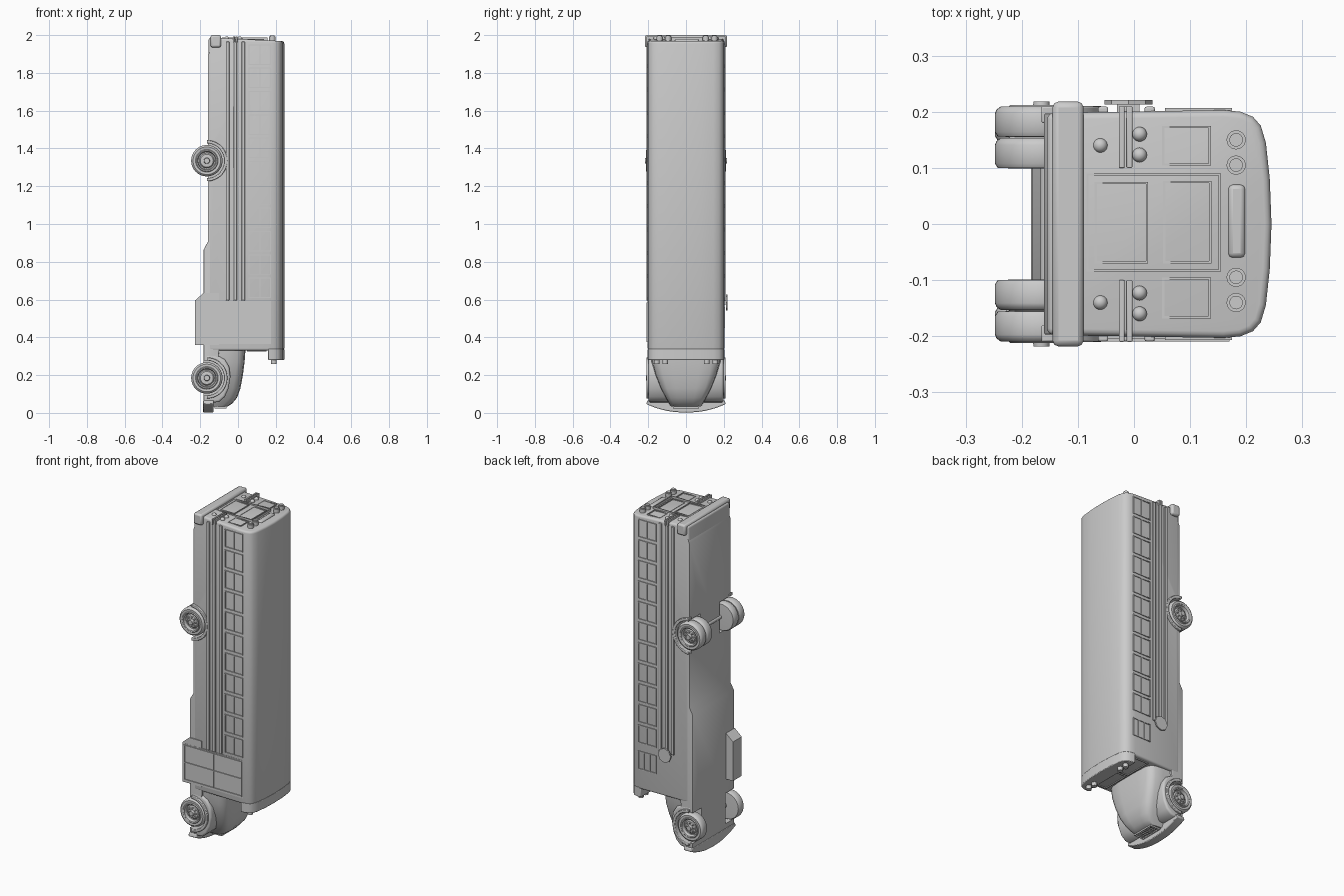
import bpy, bmesh, math
from mathutils import Matrix, Vector

if "Cube" in bpy.data.objects:
    bpy.data.objects.remove(bpy.data.objects["Cube"])


def finish(name, bm, bevel=0.0, segs=2):
    bmesh.ops.recalc_face_normals(bm, faces=bm.faces)
    me = bpy.data.meshes.new(name)
    bm.to_mesh(me)
    bm.free()
    ob = bpy.data.objects.new(name, me)
    bpy.context.collection.objects.link(ob)
    if bevel:
        m = ob.modifiers.new("bevel", 'BEVEL')
        m.width, m.segments, m.limit_method = bevel, segs, 'ANGLE'
        m.angle_limit = math.radians(40)
    return ob


def add_loft(bm, rings):
    vs = [[bm.verts.new(p) for p in r] for r in rings]
    n = len(vs[0])
    for a, b in zip(vs, vs[1:]):
        for i in range(n):
            bm.faces.new((a[i], a[(i + 1) % n], b[(i + 1) % n], b[i]))
    bm.faces.new(vs[0][::-1])
    bm.faces.new(vs[-1])


def add_box(bm, x0, x1, y0, y1, z0, z1):
    add_loft(bm, [[(x0, y0, z), (x1, y0, z), (x1, y1, z), (x0, y1, z)] for z in (z0, z1)])


def box(name, *dims, bevel=0.0):
    bm = bmesh.new()
    add_box(bm, *dims)
    return finish(name, bm, bevel)


def add_prism_y(bm, pts, y0, y1):
    add_loft(bm, [[(x, y, z) for x, z in pts] for y in (y0, y1)])


def add_cyl(bm, loc, r, depth, axis, segs=24):
    rot = Matrix.Rotation(math.pi / 2, 4, 'X') if axis == 'Y' else Matrix()
    bmesh.ops.create_cone(bm, cap_ends=True, segments=segs, radius1=r, radius2=r,
                          depth=depth, matrix=Matrix.Translation(loc) @ rot)


def add_side_frame(bm, s, x0, x1, z0, z1, t, y0=0.197, y1=0.207, bars=()):
    """Raised rectangular frame on a side wall, with crossbars at given x."""
    ya, yb = sorted((s * y0, s * y1))
    for x in (x0, x1 - t, *bars):
        add_box(bm, x, x + t, ya, yb, z0, z1)
    for z in (z0, z1 - t):
        add_box(bm, x0, x1, ya, yb, z, z + t)


def add_end_frame(bm, x0, x1, y0, y1, z0, z1, t=0.004):
    for x in (x0, x1 - t):
        add_box(bm, x, x + t, y0, y1, z0, z1)
    for y in (y0, y1 - t):
        add_box(bm, x0, x1, y, y + t, z0, z1)


def rear_z(x):
    return 1.988 - 0.05 * (x + 0.16)


WHEEL_X, FRONT_Z, REAR_Z = -0.165, 0.185, 1.335

# Passenger body with rounded roof and slightly leaning rear wall
half = [(-0.155, 0.198), (0.16, 0.203), (0.19, 0.2), (0.212, 0.191), (0.226, 0.175),
        (0.235, 0.145), (0.242, 0.08), (0.245, 0.0)]
sect = half + [(x, -y) for x, y in half[-2::-1]]
bm = bmesh.new()
add_loft(bm, [[(x, y, 0.33) for x, y in sect], [(x, y, rear_z(x)) for x, y in sect]])
body = finish("bus_body", bm, 0.012, 3)

# Roof overhang above the windshield
cap = [(x, y) for x, y in sect if x > 0.155]
bm = bmesh.new()
add_loft(bm, [[(x, y, z) for x, y in cap] for z in (0.28, 0.34)])
finish("roof_cap", bm, 0.004)

# Underside skirt
bm = bmesh.new()
add_prism_y(bm, [(-0.1, 1.95), (-0.14, 1.94), (-0.16, 1.89), (-0.16, 0.905), (-0.182, 0.865),
                 (-0.182, 0.05), (-0.13, 0.05), (-0.1, 0.33)], -0.197, 0.197)
skirt = finish("skirt", bm, 0.003)

# Hood, narrowing to the nose
rings = []
for z, w, t in [(0.34, 0.188, 0.04), (0.27, 0.182, 0.035), (0.2, 0.163, 0.026), (0.13, 0.135, 0.013),
                (0.08, 0.108, -0.005), (0.05, 0.09, -0.03), (0.033, 0.08, -0.055)]:
    h = [(-0.15, w), (t - 0.09, w), (t - 0.04, w * 0.97), (t - 0.018, w * 0.9), (t - 0.005, w * 0.75),
         (t, w * 0.4)]
    rings.append([(x, y, z) for x, y in h + [(x, -y) for x, y in h[::-1]]])
bm = bmesh.new()
add_loft(bm, rings)
hood = finish("hood", bm)

# Front fenders
bm = bmesh.new()
for s in (-1, 1):
    add_prism_y(bm, [(-0.175, 0.31), (-0.11, 0.305), (-0.07, 0.283), (-0.047, 0.245), (-0.04, 0.19),
                     (-0.05, 0.13), (-0.07, 0.085), (-0.1, 0.058), (-0.175, 0.05)], s * 0.08, s * 0.198)
fender = finish("front_fenders", bm, 0.012, 3)

# Wheel wells cut out of the body parts
bm = bmesh.new()
for s in (-1, 1):
    add_cyl(bm, (WHEEL_X, s * 0.21, FRONT_Z), 0.093, 0.19, 'Y', 32)
    add_cyl(bm, (WHEEL_X, s * 0.19, REAR_Z), 0.093, 0.2, 'Y', 32)
cutter = finish("wheel_well_cutter", bm)
cutter.hide_render = True
for ob in (body, skirt, hood, fender):
    m = ob.modifiers.new("wells", 'BOOLEAN')
    m.object, m.operation, m.solver = cutter, 'DIFFERENCE', 'EXACT'
    bpy.context.view_layer.objects.active = ob
    for name in [k.name for k in ob.modifiers]:
        bpy.ops.object.modifier_apply(modifier=name)
bpy.data.objects.remove(cutter)

# Arch trims around the wheels
bm = bmesh.new()
arc = [math.radians(a) for a in range(-90, 91, 10)]
for zc in (FRONT_Z, REAR_Z):
    for s in (-1, 1):
        pts = [(WHEEL_X + r * math.cos(a), zc + r * math.sin(a))
               for r, seq in ((0.109, arc), (0.092, arc[::-1])) for a in seq]
        add_prism_y(bm, pts, s * 0.18, s * 0.21)
finish("wheel_arch_trim", bm, 0.003)

# Wheels: lathed tyre and rim, plus hub bolts
prof = [(0.0, 0.008), (0.014, 0.008), (0.016, -0.008), (0.034, -0.01), (0.04, -0.018), (0.046, -0.018),
        (0.05, 0.0), (0.056, 0.002), (0.06, -0.002), (0.073, -0.001), (0.08, -0.006), (0.083, -0.013),
        (0.083, -0.046), (0.078, -0.054), (0.05, -0.055), (0.0, -0.055)]


def wheel(name, s, y_out, zc):
    bm = bmesh.new()
    vs = [bm.verts.new((r, d, 0)) for r, d in prof]
    es = [bm.edges.new(p) for p in zip(vs, vs[1:])]
    bmesh.ops.spin(bm, geom=vs + es, cent=(0, 0, 0), axis=(0, 1, 0), angle=math.tau, steps=40)
    bmesh.ops.remove_doubles(bm, verts=bm.verts, dist=1e-5)
    for i in range(8):
        a = math.tau * i / 8
        add_cyl(bm, (0.026 * math.cos(a), -0.008, 0.026 * math.sin(a)), 0.004, 0.012, 'Y', 8)
    for v in bm.verts:
        v.co = Vector((v.co.x + WHEEL_X, s * (y_out + v.co.y), v.co.z + zc))
    finish(name, bm)


for s, side in ((-1, "right"), (1, "left")):
    wheel("front_wheel_" + side, s, 0.203, FRONT_Z)
    wheel("rear_outer_wheel_" + side, s, 0.21, REAR_Z)
    wheel("rear_inner_wheel_" + side, s, 0.154, REAR_Z)
bm = bmesh.new()
for zc in (FRONT_Z, REAR_Z):
    add_cyl(bm, (WHEEL_X + 0.01, 0, zc), 0.012, 0.3, 'Y')
finish("axles", bm)

# Curved front bumper and straight rear bumper
ys = [-0.21 + 0.42 * i / 16 for i in range(17)]
outline = [(y, 0.002 + 0.045 * (abs(y) / 0.21) ** 2.2) for y in ys] + [(0.205, 0.066), (-0.205, 0.066)]
bm = bmesh.new()
add_loft(bm, [[(x, y, z) for y, z in outline] for x in (-0.184, -0.13)])
finish("front_bumper", bm, 0.004)
box("rear_bumper", -0.145, -0.09, -0.218, 0.218, 1.935, 2.0, bevel=0.01)

# Grille
bm = bmesh.new()
add_end_frame(bm, -0.125, -0.06, -0.07, 0.07, 0.024, 0.036)
for i in range(1, 8):
    add_box(bm, -0.125, -0.06, -0.07 + i * 0.0175, -0.067 + i * 0.0175, 0.027, 0.036)
for i in range(1, 4):
    add_box(bm, -0.125 + i * 0.016, -0.122 + i * 0.016, -0.07, 0.07, 0.027, 0.036)
finish("grille", bm)

# Windshield frames
bm = bmesh.new()
for y0, y1 in ((-0.18, -0.004), (0.004, 0.18)):
    add_end_frame(bm, 0.048, 0.152, y0, y1, 0.325, 0.335, 0.006)
finish("windshield_frame", bm)

# Side windows, rub rails and the driver window
win, rails = bmesh.new(), bmesh.new()
for s in (-1, 1):
    for i in range(11):
        z = 0.6 + i * 0.1235
        add_side_frame(win, s, 0.055, 0.175, z + 0.008, z + 0.116, 0.005, bars=(0.115,))
    for x in (-0.055, -0.015, 0.028):
        ya, yb = sorted((s * 0.195, s * 0.209))
        add_box(rails, x - 0.009, x + 0.009, ya, yb, 0.595, 1.965)
add_side_frame(win, 1, 0.055, 0.175, 0.45, 0.56, 0.005, bars=(0.095, 0.135))
finish("side_window_frames", win)
finish("rub_rails", rails, 0.003)

# Entry door with step well on the right side
bm = bmesh.new()
add_prism_y(bm, [(-0.1, 0.36), (-0.228, 0.36), (-0.228, 0.595), (-0.182, 0.635), (-0.1, 0.635)], -0.203, -0.12)
finish("door_step_well", bm)
bm = bmesh.new()
add_box(bm, -0.225, 0.175, -0.204, -0.19, 0.365, 0.592)
add_side_frame(bm, -1, -0.215, 0.17, 0.375, 0.585, 0.005, y1=0.209, bars=(-0.02,))
add_box(bm, -0.215, 0.17, -0.209, -0.2, 0.477, 0.483)
finish("entry_door", bm)

# Octagonal stop paddle on the left side
bm = bmesh.new()
add_cyl(bm, (-0.01, 0.217, 0.585), 0.043, 0.008, 'Y', 8)
add_box(bm, -0.03, 0.01, 0.195, 0.216, 0.575, 0.595)
finish("stop_paddle", bm)

# Rear door, windows and rails
bm = bmesh.new()
for x0, x1, y0, y1 in [(-0.085, 0.155, -0.085, 0.09), (-0.07, 0.025, -0.07, 0.075), (0.052, 0.138, -0.07, 0.077),
                       (0.05, 0.137, 0.052 * 2, 0.175), (0.05, 0.137, -0.168, -0.095)]:
    add_end_frame(bm, x0, x1, y0, y1, rear_z(x1) - 0.006, rear_z(x0) + 0.002)
finish("rear_door_and_window_frames", bm)
bm = bmesh.new()
for s in (-1, 1):
    for x in (-0.022, -0.008):
        add_box(bm, x - 0.005, x + 0.005, min(s * 0.1, s * 0.21), max(s * 0.1, s * 0.21), 1.96, 1.993)
finish("rear_rails", bm, 0.002)

# Rear lamps: round warning lamps, marker bar and small domes
bm = bmesh.new()
for y in (0.15, 0.105, -0.095, -0.14):
    add_cyl(bm, (0.182, y, 1.98), 0.017, 0.026, 'Z')
    add_cyl(bm, (0.182, y, 1.982), 0.012, 0.034, 'Z')
finish("rear_warning_lamps", bm)
box("rear_marker_bar", 0.168, 0.198, -0.06, 0.07, 1.96, 1.98, bevel=0.008)
bm = bmesh.new()
for s in (-1, 1):
    for x, y in ((-0.06, 0.14), (0.01, 0.16), (0.01, 0.123)):
        bmesh.ops.create_uvsphere(bm, u_segments=20, v_segments=12, radius=0.013,
                                  matrix=Matrix.Translation((x, s * y, 1.98)))
finish("tail_lamps", bm)

# Front warning lamps under the roof cap
bm = bmesh.new()
for y in (-0.155, -0.11, 0.11, 0.155):
    add_cyl(bm, (0.19, y, 0.272), 0.015, 0.028, 'Z')
finish("front_warning_lamps", bm)

bpy.ops.object.select_all(action='SELECT')
bpy.context.view_layer.objects.active = body
bpy.ops.object.shade_smooth_by_angle(angle=math.radians(35))
